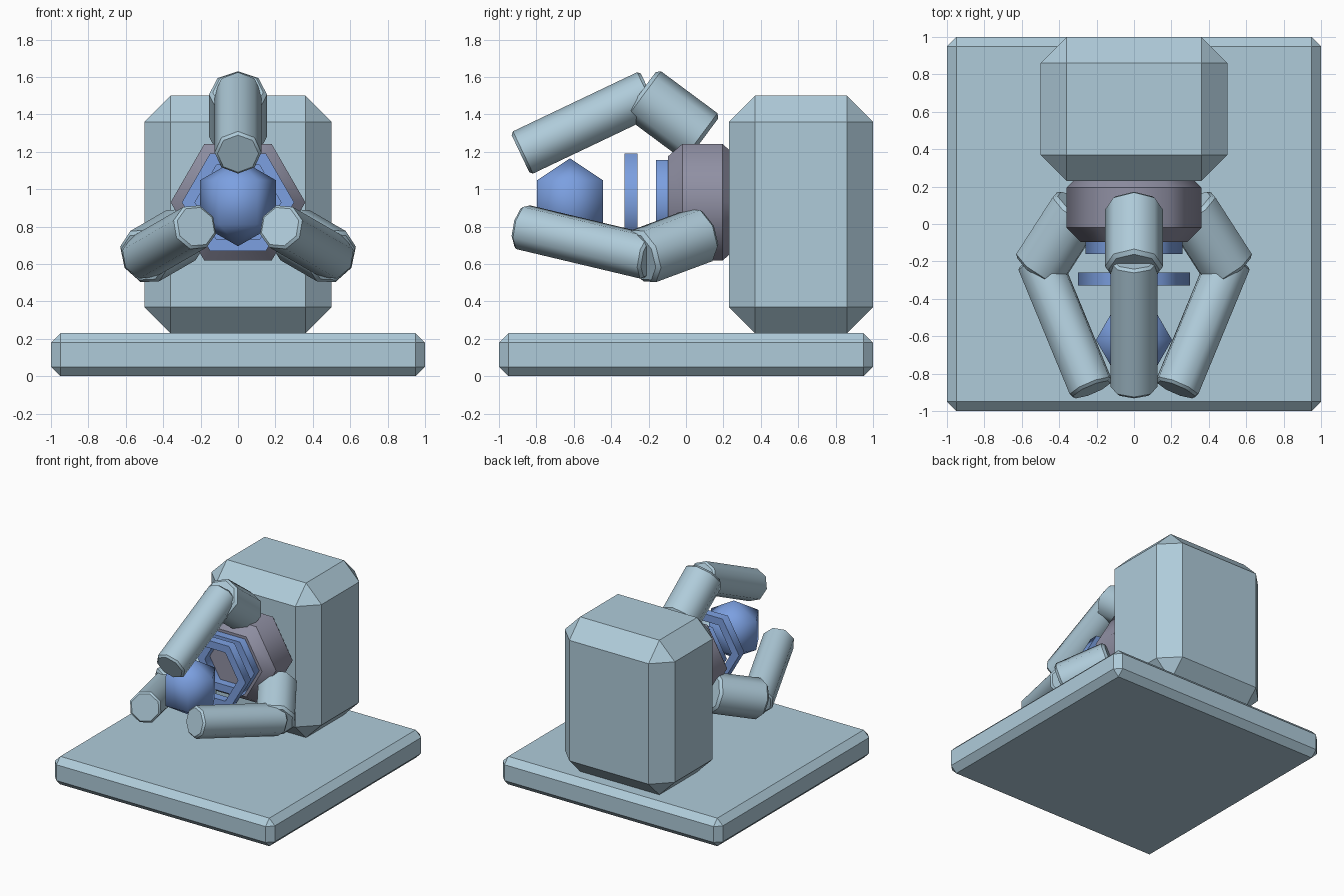
import bpy, bmesh, math
from mathutils import Vector

if "Cube" in bpy.data.objects:
    bpy.data.objects.remove(bpy.data.objects["Cube"])


def material(name, rgb):
    m = bpy.data.materials.new(name)
    m.diffuse_color = (*rgb, 1)
    m.use_nodes = True
    m.node_tree.nodes["Principled BSDF"].inputs["Base Color"].default_value = m.diffuse_color
    return m


PALE = material("pale_blue_grey", (0.43, 0.60, 0.70))
BLUE = material("bright_blue", (0.20, 0.35, 0.75))
GREY = material("purple_grey", (0.28, 0.28, 0.37))
CZ = 0.93  # height of the central axis
X, Y, Z = Vector((1, 0, 0)), Vector((0, 1, 0)), Vector((0, 0, 1))


def finish(name, bm, mat):
    bmesh.ops.recalc_face_normals(bm, faces=bm.faces)
    me = bpy.data.meshes.new(name)
    bm.to_mesh(me)
    bm.free()
    me.materials.append(mat)
    ob = bpy.data.objects.new(name, me)
    bpy.context.collection.objects.link(ob)
    return ob


def chamfered_box(name, lo, hi, bevel, mat):
    lo, hi = Vector(lo), Vector(hi)
    bm = bmesh.new()
    bmesh.ops.create_cube(bm, size=1)
    for v in bm.verts:
        v.co = (lo + hi) / 2 + v.co * (hi - lo)
    bmesh.ops.bevel(bm, geom=bm.edges[:], offset=bevel, segments=1,
                    affect='EDGES', profile=0.5)
    return finish(name, bm, mat)


def lathe(name, profile, n, origin, axis, side, mat, closed=False, sharp_rings=True):
    """Spin (radius, distance) points around an axis with n sides."""
    bm = bmesh.new()
    up = axis.cross(side)
    angles = [2 * math.pi * i / n for i in range(n)]
    rings = [[bm.verts.new(origin + axis * t
                           + r * (math.cos(a) * side + math.sin(a) * up))
              for a in angles] for r, t in profile]
    count = len(rings)
    for k in range(count if closed else count - 1):
        a, b = rings[k], rings[(k + 1) % count]
        for i in range(n):
            j = (i + 1) % n
            bm.faces.new((a[i], a[j], b[j], b[i])).smooth = True
    if not closed and profile[0][0] > 0:
        bm.faces.new(rings[0])
        bm.faces.new(rings[-1])
    if sharp_rings:
        for ring in rings:
            for i in range(n):
                e = bm.edges.get((ring[i], ring[(i + 1) % n]))
                if e:
                    e.smooth = False
    bmesh.ops.remove_doubles(bm, verts=bm.verts[:], dist=1e-5)
    return finish(name, bm, mat)


def rod(name, start, end, radius, bevel, side):
    """Eight-sided rod with chamfered ends."""
    d = end - start
    ln = d.length
    prof = [(radius - bevel, 0), (radius, bevel), (radius, ln - bevel), (radius - bevel, ln)]
    lathe(name, prof, 8, start, d.normalized(), side, PALE)


# Base slab and main body
chamfered_box("base", (-1, -1, 0), (1, 1, 0.23), 0.05, PALE)
chamfered_box("body", (-0.5, 0.23, 0.23), (0.5, 1, 1.5), 0.14, PALE)

# Hexagonal housing on the front of the body
hub = Vector((0, 0, CZ))
lathe("housing", [(0.285, -0.095), (0.36, -0.02), (0.36, 0.195), (0.285, 0.27)],
      6, hub, Y, X, GREY)

# Two hexagonal rings
for name, outer, inner, y0, y1 in (("inner_ring", 0.26, 0.19, -0.16, -0.09),
                                   ("outer_ring", 0.30, 0.23, -0.33, -0.26)):
    lathe(name, [(outer, y0), (outer, y1), (inner, y1), (inner, y0)],
          6, hub, Y, X, BLUE, closed=True)

# Floating ball
lathe("ball", [(0, -0.235), (0.2035, -0.1175), (0.2035, 0.1175), (0, 0.235)],
      6, Vector((0, -0.62, CZ)), Z, X, BLUE, sharp_rings=False)

# Three jointed claws around the axis
for i in range(3):
    a = math.radians(120 * i)
    out = Vector((math.sin(a), 0, math.cos(a)))
    side = Vector((math.cos(a), 0, -math.sin(a)))

    def at(y, r):
        return hub + Y * y + out * r

    rod(f"upper_claw_{i + 1}", at(0.092, 0.34), at(-0.242, 0.588), 0.155, 0.02, side)
    rod(f"lower_claw_{i + 1}", at(-0.194, 0.589), at(-0.885, 0.26), 0.125, 0.015, side)
